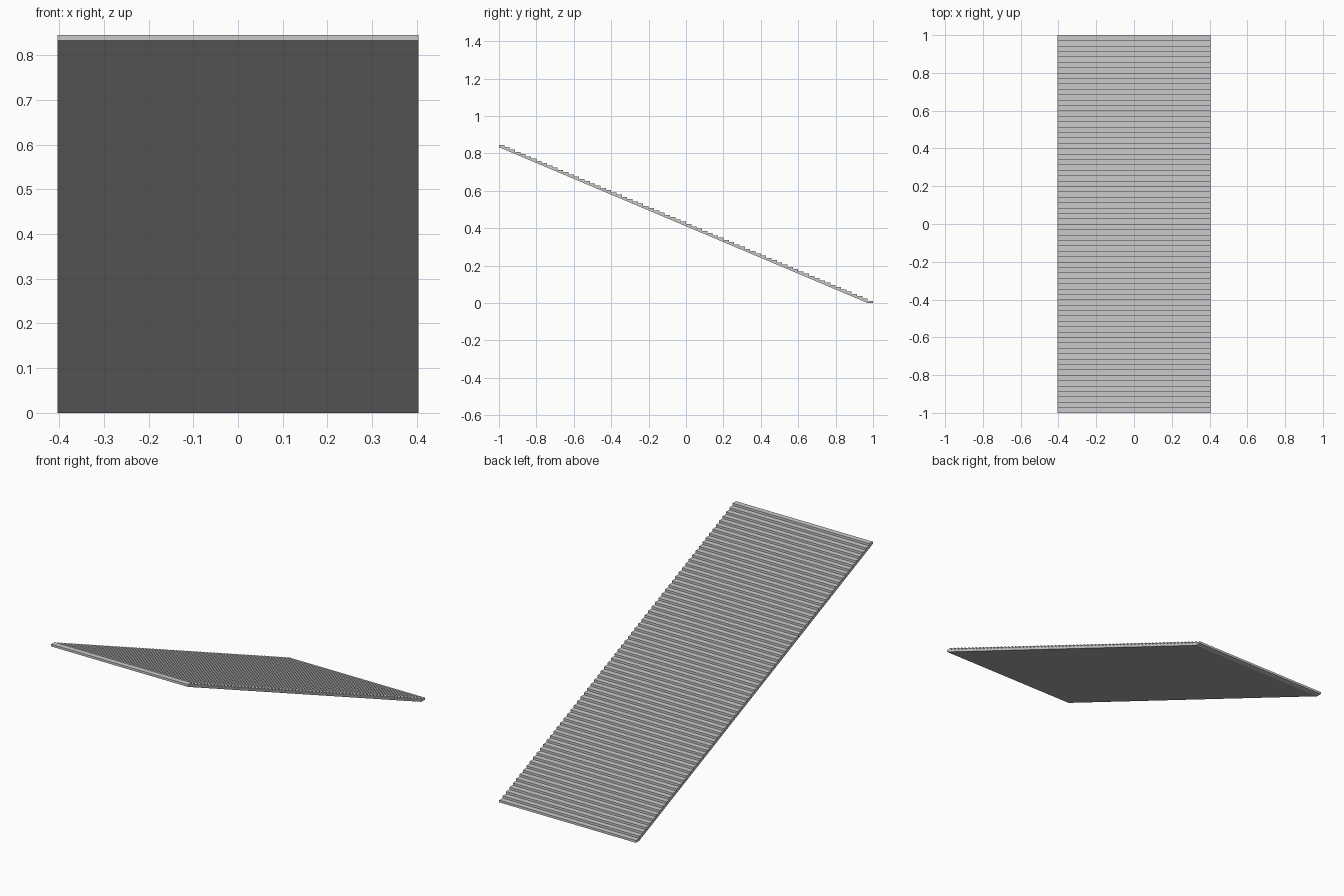
import bpy, bmesh

if "Cube" in bpy.data.objects:
    bpy.data.objects.remove(bpy.data.objects["Cube"])

STEPS = 70
LENGTH, HEIGHT, HALF_WIDTH = 2.0, 0.845, 0.404
run, rise = LENGTH / STEPS, HEIGHT / STEPS

# Side profile: sloped underside, then treads and risers climbing towards -y
profile = [(-1.0, HEIGHT - rise), (1.0 - run, 0.0), (1.0, 0.0)]
for i in range(STEPS):
    z = (i + 1) * rise
    profile += [(1.0 - i * run, z), (1.0 - (i + 1) * run, z)]

# Extrude the profile across the width
bm = bmesh.new()
side = bm.faces.new([bm.verts.new((-HALF_WIDTH, y, z)) for y, z in profile])
result = bmesh.ops.extrude_face_region(bm, geom=[side])
moved = [g for g in result["geom"] if isinstance(g, bmesh.types.BMVert)]
bmesh.ops.translate(bm, verts=moved, vec=(2 * HALF_WIDTH, 0, 0))
bmesh.ops.recalc_face_normals(bm, faces=bm.faces)

mesh = bpy.data.meshes.new("staircase")
bm.to_mesh(mesh)
bm.free()
bpy.context.collection.objects.link(bpy.data.objects.new("staircase", mesh))
